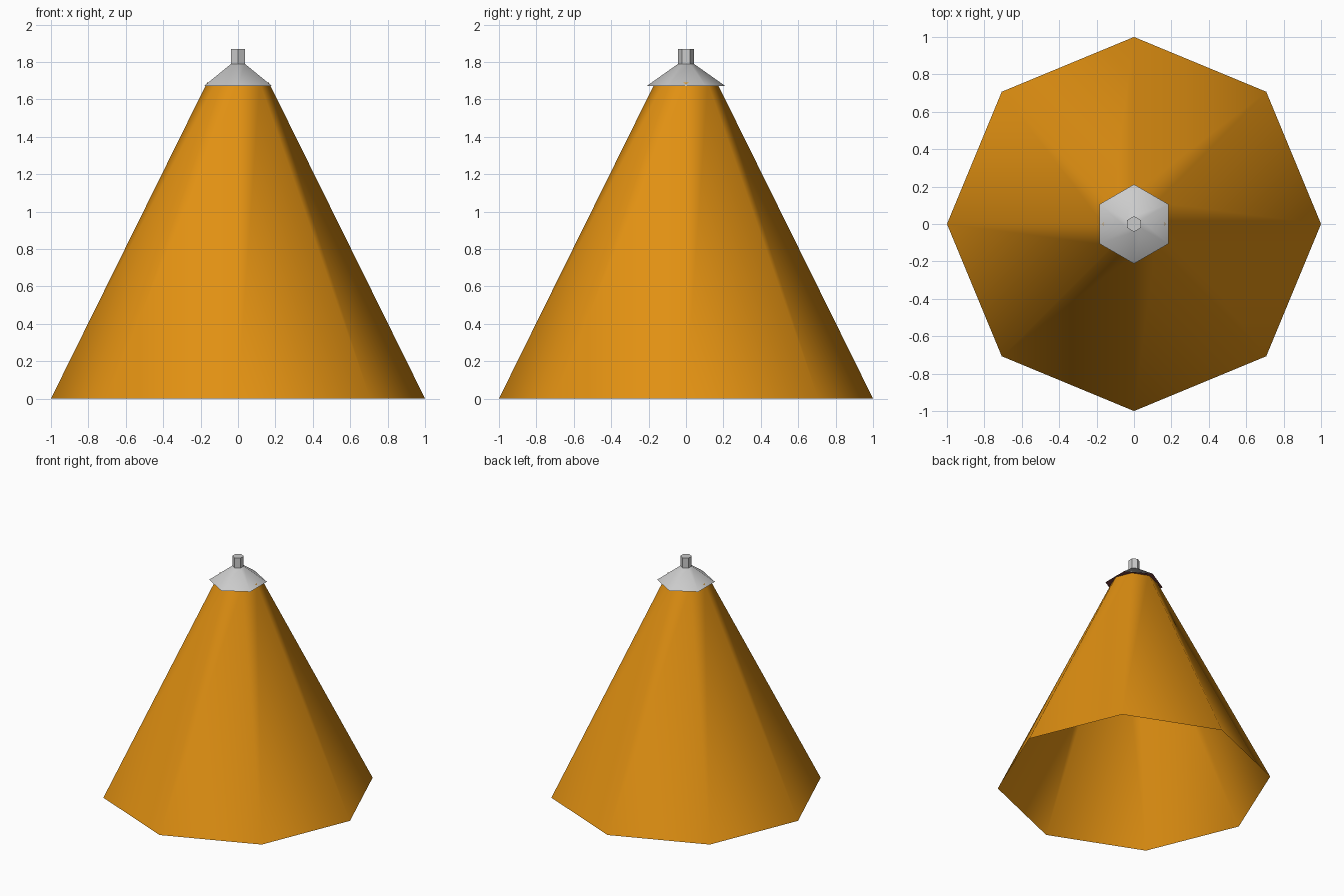
import bpy, bmesh, math

cube = bpy.data.objects.get("Cube")
if cube:
    bpy.data.objects.remove(cube, do_unlink=True)


def material(name, rgb):
    mat = bpy.data.materials.new(name)
    mat.use_nodes = True
    color = (*rgb, 1.0)
    mat.diffuse_color = color
    mat.node_tree.nodes["Principled BSDF"].inputs["Base Color"].default_value = color
    return mat


def frustum(name, sides, turn, bottom, top, mats, close_bottom, close_top):
    """Tapered prism; bottom and top are (radius, height)."""
    bm = bmesh.new()
    rings = []
    for radius, z in (bottom, top):
        angles = [turn + math.tau * i / sides for i in range(sides)]
        rings.append([bm.verts.new((radius * math.cos(a), radius * math.sin(a), z))
                      for a in angles])
    low, high = rings
    for i in range(sides):
        j = (i + 1) % sides
        bm.faces.new((low[i], low[j], high[j], high[i]))
    if close_bottom:
        bm.faces.new(low[::-1]).material_index = len(mats) - 1
    if close_top:
        bm.faces.new(high)
    mesh = bpy.data.meshes.new(name)
    bm.to_mesh(mesh)
    bm.free()
    for mat in mats:
        mesh.materials.append(mat)
    obj = bpy.data.objects.new(name, mesh)
    bpy.context.collection.objects.link(obj)
    bpy.ops.object.select_all(action="DESELECT")
    obj.select_set(True)
    bpy.context.view_layer.objects.active = obj
    bpy.ops.object.shade_smooth_by_angle(angle=math.radians(50))
    return obj


orange = material("orange", (0.75, 0.28, 0.006))
grey = material("light grey", (0.6, 0.6, 0.6))
maroon = material("dark maroon", (0.2, 0.055, 0.05))

# Hollow eight-sided shade, open underneath
frustum("shade", 8, 0, (1.0, 0), (0.165, 1.69), [orange], False, False)
# Six-sided collar with a dark underside
frustum("collar", 6, math.pi / 2, (0.212, 1.67), (0.042, 1.79), [grey, maroon], True, True)
# Short stem on top
frustum("stem", 6, math.pi / 2, (0.042, 1.78), (0.042, 1.87), [grey], False, True)
